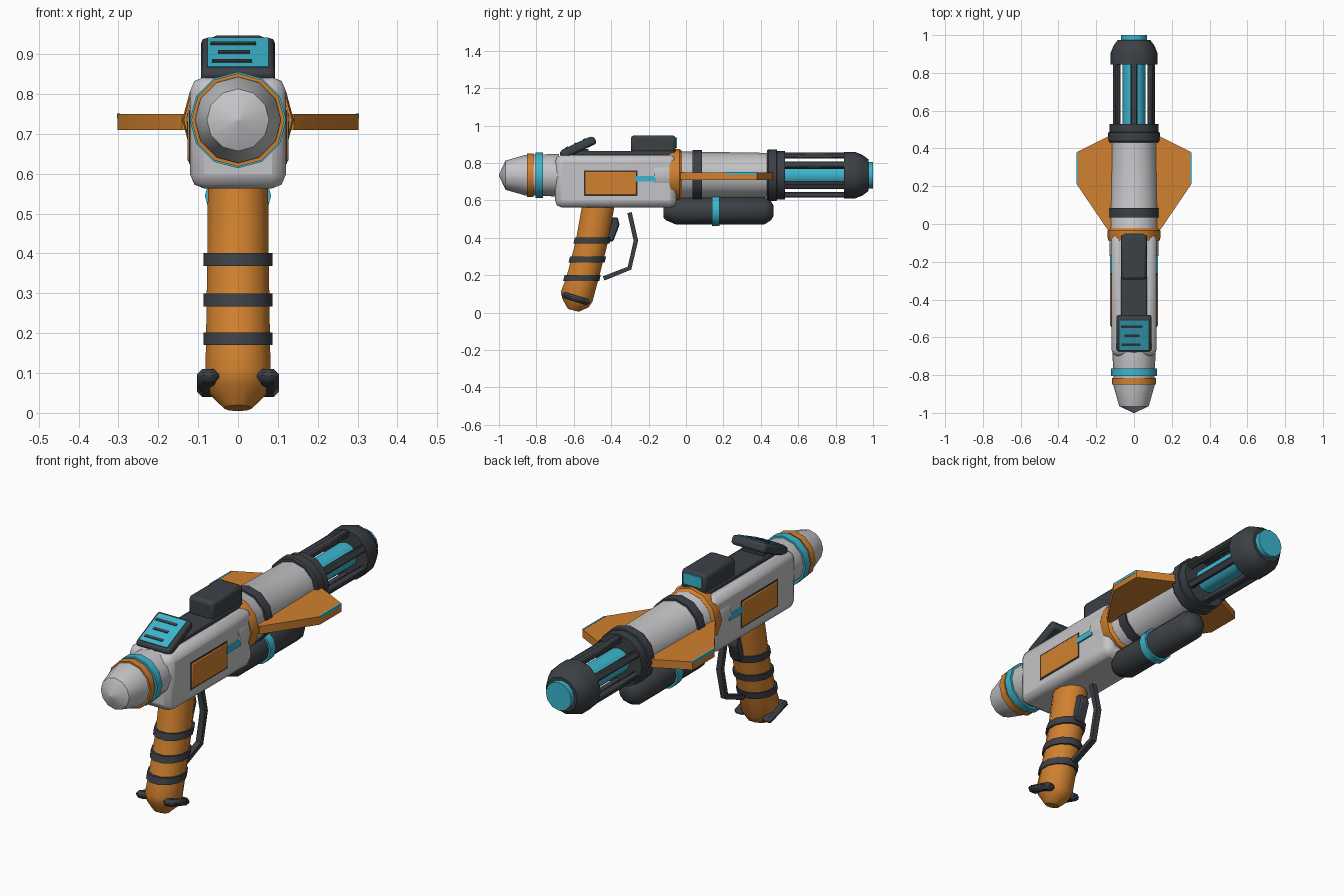
import bpy, bmesh
from math import sin, cos, pi, radians
from mathutils import Vector, Matrix

cube = bpy.data.objects.get("Cube")
if cube:
    bpy.data.objects.remove(cube)


def material(name, rgb):
    m = bpy.data.materials.new(name)
    m.use_nodes = True
    m.diffuse_color = (*rgb, 1)
    m.node_tree.nodes["Principled BSDF"].inputs["Base Color"].default_value = (*rgb, 1)
    return m


ORANGE = material("orange", (0.64, 0.22, 0.028))
GREY = material("light grey", (0.56, 0.56, 0.58))
DARK = material("charcoal", (0.045, 0.052, 0.06))
CYAN = material("cyan", (0.045, 0.47, 0.62))
AXIS = 0.735  # height of the barrel axis


def finish(name, bm, mat, bevel=0, segments=2):
    bmesh.ops.recalc_face_normals(bm, faces=bm.faces)
    mesh = bpy.data.meshes.new(name)
    bm.to_mesh(mesh)
    bm.free()
    mesh.materials.append(mat)
    ob = bpy.data.objects.new(name, mesh)
    bpy.context.collection.objects.link(ob)
    if bevel:
        mod = ob.modifiers.new("bevel", "BEVEL")
        mod.width, mod.segments = bevel, segments
    bpy.ops.object.select_all(action="DESELECT")
    ob.select_set(True)
    bpy.context.view_layer.objects.active = ob
    bpy.ops.object.shade_smooth_by_angle(angle=radians(35))
    return ob


def loft(name, rings, mat, bevel=0):
    """Skin a series of equal-sized point rings and cap both ends."""
    bm = bmesh.new()
    loops = [[bm.verts.new(p) for p in ring] for ring in rings]
    n = len(loops[0])
    for a, b in zip(loops, loops[1:]):
        for i in range(n):
            j = (i + 1) % n
            bm.faces.new((a[i], a[j], b[j], b[i]))
    bm.faces.new(loops[0])
    bm.faces.new(loops[-1])
    return finish(name, bm, mat, bevel, 1)


def lathe(name, profile, mat, z=AXIS, sides=12):
    """Turn (y, radius) points around a line along y."""
    turn = [2 * pi * i / sides for i in range(sides)]
    return loft(name, [[(r * cos(t), y, z + r * sin(t)) for t in turn]
                       for y, r in profile], mat)


def tube(name, y0, y1, r, mat, z=AXIS):
    return lathe(name, [(y0, r), (y1, r)], mat, z)


def box(name, size, loc, mat, bevel=0, tilt=0, segments=2, frame=None):
    bm = bmesh.new()
    bmesh.ops.create_cube(bm, size=1)
    m = Matrix.Translation(loc) @ Matrix.Rotation(radians(tilt), 4, "X")
    bmesh.ops.transform(bm, verts=bm.verts,
                        matrix=(frame or Matrix()) @ m @ Matrix.Diagonal((*size, 1)))
    return finish(name, bm, mat, bevel, segments)


def prism(name, points, x0, x1, mat, bevel=0):
    """Extrude a (y, z) outline across x."""
    return loft(name, [[(x, y, z) for y, z in points] for x in (x0, x1)], mat, bevel)


# Rear cap with trim rings
lathe("rear_cap", [(-1, .003), (-.965, .078), (-.86, .108), (-.68, .114)], GREY)
tube("rear_orange_ring", -.85, -.815, .117, ORANGE)
tube("rear_cyan_ring", -.805, -.765, .121, CYAN)

# Receiver
box("receiver", (.24, .65, .28), (0, -.375, .703), GREY, .035)
box("top_rail", (.14, .54, .05), (0, -.33, .84), DARK, .008)
box("sight_block", (.136, .24, .095), (0, -.175, .9), DARK, .016)
box("sight_lens", (.1, .008, .055), (0, -.053, .908), CYAN)
for side, label in ((1, "left"), (-1, "right")):
    box(label + "_panel_rim", (.008, .286, .135), (side * .119, -.4025, .692), DARK)
    box(label + "_side_panel", (.014, .276, .125), (side * .12, -.4025, .692), ORANGE, .006)
    box(label + "_cyan_rod", (.02, .11, .03), (side * .118, -.215, .716), CYAN)

# Tilted display
frame = Matrix.Translation((0, -.578, .882)) @ Matrix.Rotation(radians(25), 4, "X")
box("display_case", (.186, .205, .045), (0, 0, 0), DARK, .014, frame=frame)
box("display_screen", (.152, .17, .006), (0, 0, .023), CYAN, frame=frame)
for i, (x, length) in enumerate(((-.012, .115), (-.01, .08), (-.015, .1))):
    box("display_line_%d" % (i + 1), (length, .014, .004), (x, .05 - .052 * i, .027),
        DARK, frame=frame)
box("display_mount", (.12, .1, .06), (0, -.57, .845), DARK)

# Main barrel and rings
lathe("barrel", [(-.17, .131), (-.04, .131), (-.03, .127), (.45, .119)], GREY)
lathe("orange_collar", [(-.088, .136), (-.07, .14), (-.035, .14), (-.022, .128)], ORANGE)
tube("barrel_band", .035, .085, .135, DARK)
lathe("cage_rear_ring", [(.432, .132), (.44, .138), (.485, .138),
                         (.486, .13), (.53, .13)], DARK)

# Cage and glowing core
tube("energy_core", .5, .87, .06, CYAN)
for k in range(6):
    spin = Matrix.Translation((0, 0, AXIS)) @ Matrix.Rotation(k * pi / 3, 4, "Y")
    box("cage_bar_%d" % (k + 1), (.036, .36, .03), (0, .69, .105), DARK, .006,
        segments=1, frame=spin)
lathe("muzzle", [(.845, .124), (.905, .124), (.945, .108), (.975, .085)], DARK)
tube("muzzle_lens", .96, 1, .07, CYAN)

# Side fins with cyan tips
for side, label in ((1, "left"), (-1, "right")):
    plan = [(.1, .47), (.14, .462), (.303, .38), (.303, .21), (.14, -.03), (.1, -.03)]
    loft(label + "_fin", [[(side * x, y, z) for x, y in plan] for z in (.71, .75)], ORANGE)
    box(label + "_fin_tip", (.008, .168, .012), (side * .3, .295, .745), CYAN)

# Under-barrel tank
lathe("tank", [(-.12, .038), (-.105, .052), (-.055, .073), (.42, .073),
               (.455, .05), (.467, .03)], DARK, .545)
tube("tank_band", .138, .18, .083, CYAN, .545)


# Grip: stacked oval sections, sheared by a slope along y
def oval(y, z, rx, ry, slope=0, n=12):
    turn = [2 * pi * (i + .5) / n for i in range(n)]
    return [(rx * cos(t), y + ry * sin(t), z + slope * ry * sin(t)) for t in turn]


loft("grip", [oval(-.466, .59, .078, .09), oval(-.502, .385, .08, .09),
              oval(-.552, .19, .083, .09), oval(-.585, .085, .085, .088, -.3),
              oval(-.59, .05, .072, .072, -.3), oval(-.602, .012, .035, .03, -.25)], ORANGE)
for i, (y, z) in enumerate(((-.502, .385), (-.528, .283), (-.556, .186))):
    loft("grip_band_%d" % (i + 1), [oval(y - .004, z - .016, .089, .1),
                                    oval(y + .004, z + .016, .089, .1)], DARK)
for side, label in ((1, "left"), (-1, "right")):
    box(label + "_grip_clip", (.055, .155, .034), (side * .075, -.59, .075), DARK,
        .013, tilt=-17, segments=1)

# Trigger and guard
prism("trigger", [(-.395, .51), (-.365, .51), (-.355, .47), (-.39, .38), (-.43, .38)],
      -.025, .025, DARK, .006)
path = [Vector(p) for p in ((-.302, .535), (-.268, .385), (-.302, .238), (-.44, .183))]
rings = []
for i, p in enumerate(path):
    d = (path[min(i + 1, 3)] - path[max(i - 1, 0)]).normalized()
    off = Vector((-d.y, d.x)) * .012
    a, b = p + off, p - off
    rings.append([(-.014, *a), (.014, *a), (.014, *b), (-.014, *b)])
loft("trigger_guard", rings, DARK)
